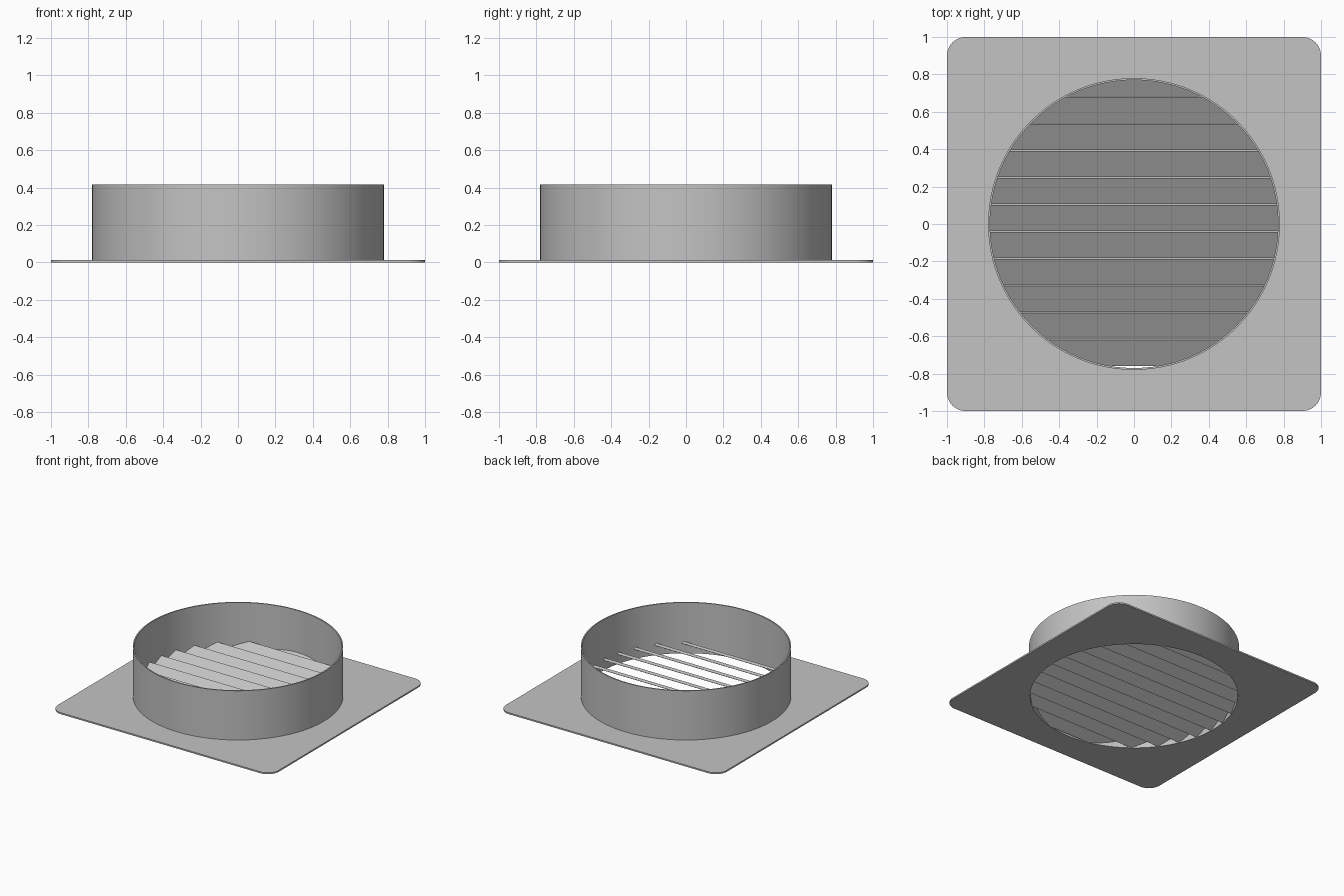
import bpy, bmesh, math
from mathutils import Matrix

if "Cube" in bpy.data.objects:
    bpy.data.objects.remove(bpy.data.objects["Cube"], do_unlink=True)

OUTER, INNER = 0.78, 0.77      # collar radii
HEIGHT, PLATE = 0.415, 0.012   # collar height, flange thickness
SEGMENTS = 96

grey = bpy.data.materials.new("light grey metal")
grey.use_nodes = True
colour = (0.55, 0.55, 0.55, 1)
grey.diffuse_color = colour
grey.node_tree.nodes["Principled BSDF"].inputs["Base Color"].default_value = colour


def make(name, bm):
    mesh = bpy.data.meshes.new(name)
    bmesh.ops.recalc_face_normals(bm, faces=bm.faces)
    bm.to_mesh(mesh)
    bm.free()
    mesh.materials.append(grey)
    obj = bpy.data.objects.new(name, mesh)
    bpy.context.collection.objects.link(obj)
    return obj


def activate(obj):
    bpy.ops.object.select_all(action='DESELECT')
    obj.select_set(True)
    bpy.context.view_layer.objects.active = obj


def cut_by_cylinder(obj, radius, operation):
    bm = bmesh.new()
    bmesh.ops.create_cone(bm, cap_ends=True, segments=SEGMENTS,
                          radius1=radius, radius2=radius, depth=2)
    cutter = make("round_cutter", bm)
    cutter.hide_render = True
    mod = obj.modifiers.new("round cut", 'BOOLEAN')
    mod.operation, mod.object, mod.solver = operation, cutter, 'EXACT'
    activate(obj)
    bpy.ops.object.modifier_apply(modifier=mod.name)
    bpy.data.objects.remove(cutter, do_unlink=True)


# Flange: thin square plate with rounded corners and a round opening
bm = bmesh.new()
bmesh.ops.create_cube(bm, size=1, matrix=Matrix.Translation((0, 0, PLATE / 2))
                      @ Matrix.Diagonal((2, 2, PLATE, 1)))
corners = [e for e in bm.edges
           if abs(e.verts[0].co.z - e.verts[1].co.z) > PLATE / 2]
bmesh.ops.bevel(bm, geom=corners, offset=0.1, segments=8, profile=0.5,
                affect='EDGES')
flange = make("flange_plate", bm)
cut_by_cylinder(flange, (OUTER + INNER) / 2, 'DIFFERENCE')

# Collar: thin-walled round duct spun from its wall section
bm = bmesh.new()
section = [(INNER, 0), (OUTER, 0), (OUTER, HEIGHT), (INNER, HEIGHT)]
verts = [bm.verts.new((r, 0, z)) for r, z in section]
edges = [bm.edges.new((verts[i], verts[(i + 1) % 4])) for i in range(4)]
bmesh.ops.spin(bm, geom=verts + edges, cent=(0, 0, 0), axis=(0, 0, 1),
               angle=math.tau, steps=SEGMENTS, use_merge=True)
bmesh.ops.remove_doubles(bm, verts=bm.verts, dist=0.0001)
collar = make("duct_collar", bm)

# Louvres: tilted slats rising towards the back, trimmed to the collar
TILT, LENGTH, THICK, PITCH = math.radians(30), 0.16, 0.02, 0.144
rise = LENGTH * math.sin(TILT) + THICK * math.cos(TILT)
bm = bmesh.new()
for i in range(11):
    place = Matrix.Translation((0, -0.685 + PITCH * i, rise / 2 + 0.001))
    bmesh.ops.create_cube(bm, size=1, matrix=place @ Matrix.Rotation(TILT, 4, 'X')
                          @ Matrix.Diagonal((1.7, LENGTH, THICK, 1)))
louvres = make("louvre_slats", bm)
cut_by_cylinder(louvres, INNER + 0.003, 'INTERSECT')

for obj in (flange, collar, louvres):
    activate(obj)
    bpy.ops.object.shade_smooth_by_angle(angle=math.radians(30))
